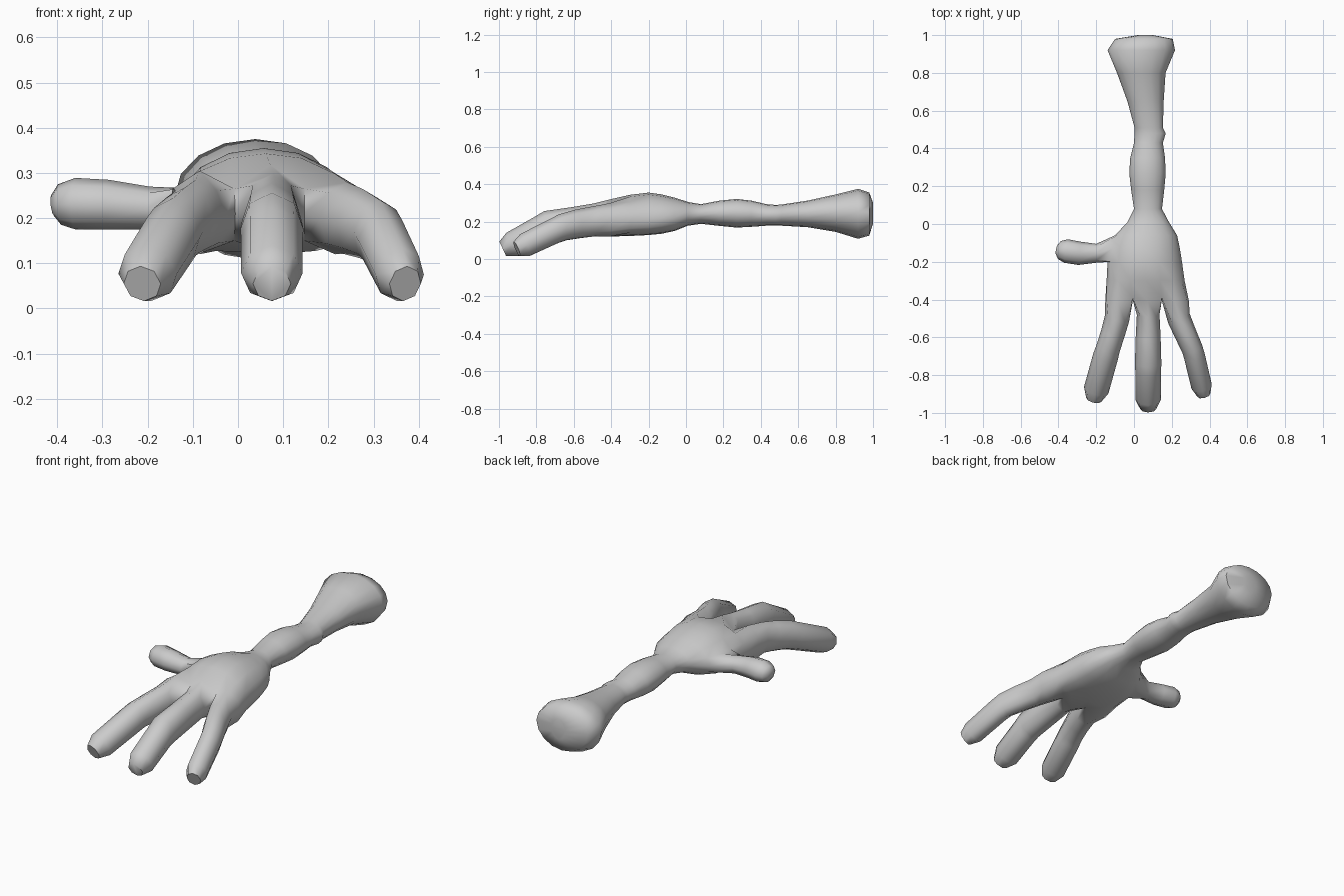
import bpy, bmesh, math
from mathutils import Vector

cube = bpy.data.objects.get("Cube")
if cube:
    bpy.data.objects.remove(cube, do_unlink=True)

skin = bpy.data.materials.new("plain_grey")
skin.use_nodes = True
GREY = (0.6, 0.6, 0.6, 1)
skin.diffuse_color = GREY
skin.node_tree.nodes["Principled BSDF"].inputs["Base Color"].default_value = GREY

bm = bmesh.new()


def power(v, e):
    return math.copysign(abs(v) ** e, v)


def arm_ring(y, x0, x1, zb, zm, zt, flat=1.0):
    """Sixteen points: seven on top, one side, seven below, other side."""
    pts = []
    for j in range(16):
        a = math.radians(157.5 - 22.5 * j)
        c, s = math.cos(a), math.sin(a)
        if abs(s) < 1e-6:
            s = 0
        if s < 0:
            c, s = power(c, flat), power(s, flat)
        h = zt - zm if s > 0 else zm - zb
        pts.append(bm.verts.new(((x0 + x1) / 2 + (x1 - x0) / 2 * c, y, zm + h * s)))
    return pts


def bridge(a, b, skip=()):
    n = len(a)
    for j in range(n):
        if j not in skip:
            k = (j + 1) % n
            bm.faces.new((a[j], a[k], b[k], b[j]))


def digit(base, path):
    """Loft an eight-sided finger from an opening along (x, y, z, width, height)."""
    pts = [Vector(p[:3]) for p in path]
    ring = base
    for i, (x, y, z, w, h) in enumerate(path):
        d = (pts[min(i + 1, len(pts) - 1)] - pts[max(i - 1, 0)]).normalized()
        side = Vector((0, 0, 1)).cross(d).normalized()
        up = d.cross(side)
        new = []
        for j in range(8):
            a = math.radians(135 - 45 * j)
            new.append(bm.verts.new(pts[i] + side * w * math.cos(a) + up * h * math.sin(a)))
        bridge(ring, new)
        ring = new
    bm.faces.new(ring)


# Forearm, wrist and palm: y, x min, x max, bottom, middle, top, underside squareness
sections = [
    (1.00, 0.02, 0.10, 0.19, 0.245, 0.30, 1),
    (0.98, -0.10, 0.205, 0.125, 0.25, 0.355, 1),
    (0.92, -0.14, 0.217, 0.108, 0.25, 0.375, 1),
    (0.80, -0.09, 0.167, 0.145, 0.25, 0.345, 1),
    (0.65, -0.035, 0.157, 0.17, 0.243, 0.312, 1),
    (0.51, 0.003, 0.153, 0.178, 0.235, 0.291, 1),
    (0.48, 0.003, 0.168, 0.178, 0.235, 0.289, 1),
    (0.43, 0.000, 0.153, 0.178, 0.235, 0.293, 1),
    (0.35, -0.02, 0.164, 0.172, 0.243, 0.312, 1),
    (0.27, -0.025, 0.168, 0.168, 0.245, 0.321, 1),
    (0.18, -0.015, 0.160, 0.177, 0.245, 0.312, 1),
    (0.08, 0.000, 0.148, 0.188, 0.24, 0.293, 1),
    (0.01, -0.035, 0.185, 0.178, 0.235, 0.305, 0.9),
    (-0.06, -0.10, 0.228, 0.150, 0.222, 0.328, 0.8),
    (-0.13, -0.130, 0.243, 0.135, 0.217, 0.345, 0.75),
    (-0.20, -0.140, 0.254, 0.128, 0.212, 0.355, 0.7),
    (-0.30, -0.145, 0.268, 0.123, 0.21, 0.343, 0.65),
]
rings = [arm_ring(*s) for s in sections]
THUMB = 13  # first of the three rings around the thumb opening
for i in range(len(rings) - 1):
    bridge(rings[i], rings[i + 1], (14, 15) if i in (THUMB, THUMB + 1) else ())
bm.faces.new(rings[0])

# Web: end of the palm, where it splits into three fingers
xs = [-0.145, -0.085, -0.008, 0.072, 0.147, 0.215, 0.28]
top_z = [0.265, 0.305, 0.265, 0.318, 0.265, 0.298, 0.26]
low_z = [0.15, 0.12, 0.15, 0.12, 0.15, 0.12, 0.15]
web_y = [-0.40, -0.41, -0.39, -0.41, -0.39, -0.41, -0.40]
top = [bm.verts.new(p) for p in zip(xs, web_y, top_z)]
low = [bm.verts.new(p) for p in zip(xs, web_y, low_z)]
mid = [bm.verts.new((x, -0.405, 0.21)) for x in (-0.152, -0.006, 0.147, 0.29)]
bridge(rings[-1], top + [mid[3]] + low[::-1] + [mid[0]])

# Fingers, from right to left
fingers = [
    [(-0.09, -0.50, 0.203, 0.066, 0.083), (-0.112, -0.58, 0.19, 0.064, 0.08),
     (-0.138, -0.66, 0.172, 0.064, 0.075), (-0.15, -0.70, 0.155, 0.067, 0.072),
     (-0.20, -0.88, 0.077, 0.067, 0.066), (-0.212, -0.93, 0.055, 0.042, 0.042)],
    [(0.075, -0.48, 0.212, 0.060, 0.086), (0.075, -0.60, 0.195, 0.066, 0.083),
     (0.075, -0.74, 0.175, 0.070, 0.083), (0.075, -0.78, 0.155, 0.068, 0.076),
     (0.075, -0.93, 0.078, 0.068, 0.069), (0.075, -0.98, 0.055, 0.042, 0.042)],
    [(0.238, -0.50, 0.20, 0.062, 0.080), (0.272, -0.58, 0.188, 0.059, 0.077),
     (0.308, -0.66, 0.17, 0.056, 0.072), (0.32, -0.70, 0.152, 0.056, 0.068),
     (0.358, -0.86, 0.075, 0.055, 0.064), (0.37, -0.905, 0.055, 0.036, 0.042)],
]
for k, path in enumerate(fingers):
    a, b, c = 2 * k, 2 * k + 1, 2 * k + 2
    digit([top[a], top[b], top[c], mid[k + 1], low[c], low[b], low[a], mid[k]], path)

# Thumb, out of the right side of the palm
r0, r1, r2 = rings[THUMB:THUMB + 3]
digit([r0[0], r1[0], r2[0], r2[15], r2[14], r1[14], r0[14], r0[15]],
      [(-0.20, -0.155, 0.222, 0.050, 0.048), (-0.29, -0.155, 0.230, 0.062, 0.055),
       (-0.36, -0.143, 0.232, 0.063, 0.057), (-0.395, -0.138, 0.230, 0.048, 0.045),
       (-0.41, -0.135, 0.228, 0.024, 0.024)])

bmesh.ops.recalc_face_normals(bm, faces=bm.faces)
mesh = bpy.data.meshes.new("hand_and_forearm")
bm.to_mesh(mesh)
bm.free()
mesh.materials.append(skin)
hand = bpy.data.objects.new("hand_and_forearm", mesh)
bpy.context.collection.objects.link(hand)

# Smooth shading
bpy.ops.object.select_all(action='DESELECT')
hand.select_set(True)
bpy.context.view_layer.objects.active = hand
bpy.ops.object.shade_smooth_by_angle(angle=math.radians(65))
